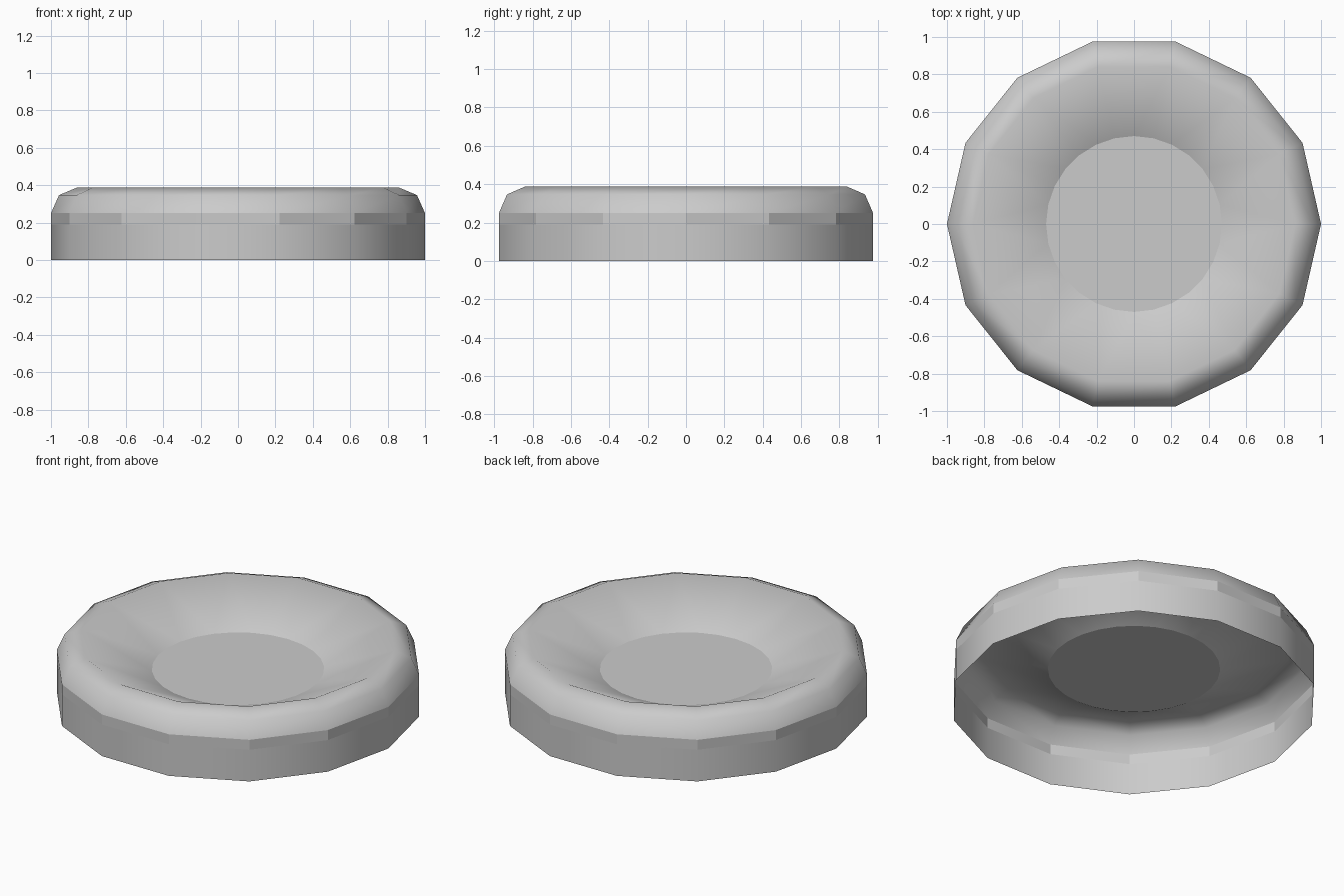
import bpy, bmesh
from math import cos, sin, pi

if "Cube" in bpy.data.objects:
    bpy.data.objects.remove(bpy.data.objects["Cube"])

SIDES = 14


def ring(bm, radius, z, count=SIDES):
    return [bm.verts.new((radius * cos(2 * pi * i / count),
                          radius * sin(2 * pi * i / count), z)) for i in range(count)]


def bridge(bm, low, high):
    n = len(low)
    for i in range(n):
        j = (i + 1) % n
        bm.faces.new((low[i], low[j], high[j], high[i]))


def finish(bm, name, smooth=True):
    for f in bm.faces:
        f.smooth = smooth
    mesh = bpy.data.meshes.new(name)
    bm.to_mesh(mesh)
    bm.free()
    obj = bpy.data.objects.new(name, mesh)
    bpy.context.collection.objects.link(obj)
    return obj


def lathe(name, profile):
    bm = bmesh.new()
    rings = [ring(bm, r, z) for r, z in profile]
    for a, b in zip(rings, rings[1:]):
        bridge(bm, a, b)
    return bm, rings


# Lower wall, open underneath
bm, _ = lathe("outer_wall", [(1.0, 0.0), (1.0, 0.19)])
finish(bm, "outer_wall")

# Flat-sided band above the wall
bm, _ = lathe("rim_band", [(1.0, 0.19), (1.0, 0.25)])
finish(bm, "rim_band", smooth=False)

# Rounded rim that slopes into the bowl; the bowl doubles its sides inwards
INNER_R, INNER_Z = 0.47, 0.212
bm, rings = lathe("rim_and_bowl", [(1.0, 0.25), (0.957, 0.347), (0.862, 0.387)])
top = rings[-1]
inner = ring(bm, INNER_R, INNER_Z, SIDES * 2)
for i in range(SIDES):
    j = (i + 1) % SIDES
    a, m, b = inner[2 * i], inner[2 * i + 1], inner[2 * j]
    bm.faces.new((top[i], m, a))
    bm.faces.new((top[i], top[j], m))
    bm.faces.new((top[j], b, m))
finish(bm, "rim_and_bowl")

# Flat disc closing the bowl
bm = bmesh.new()
bm.faces.new(ring(bm, INNER_R, INNER_Z, SIDES * 2))
finish(bm, "bowl_floor", smooth=False)
